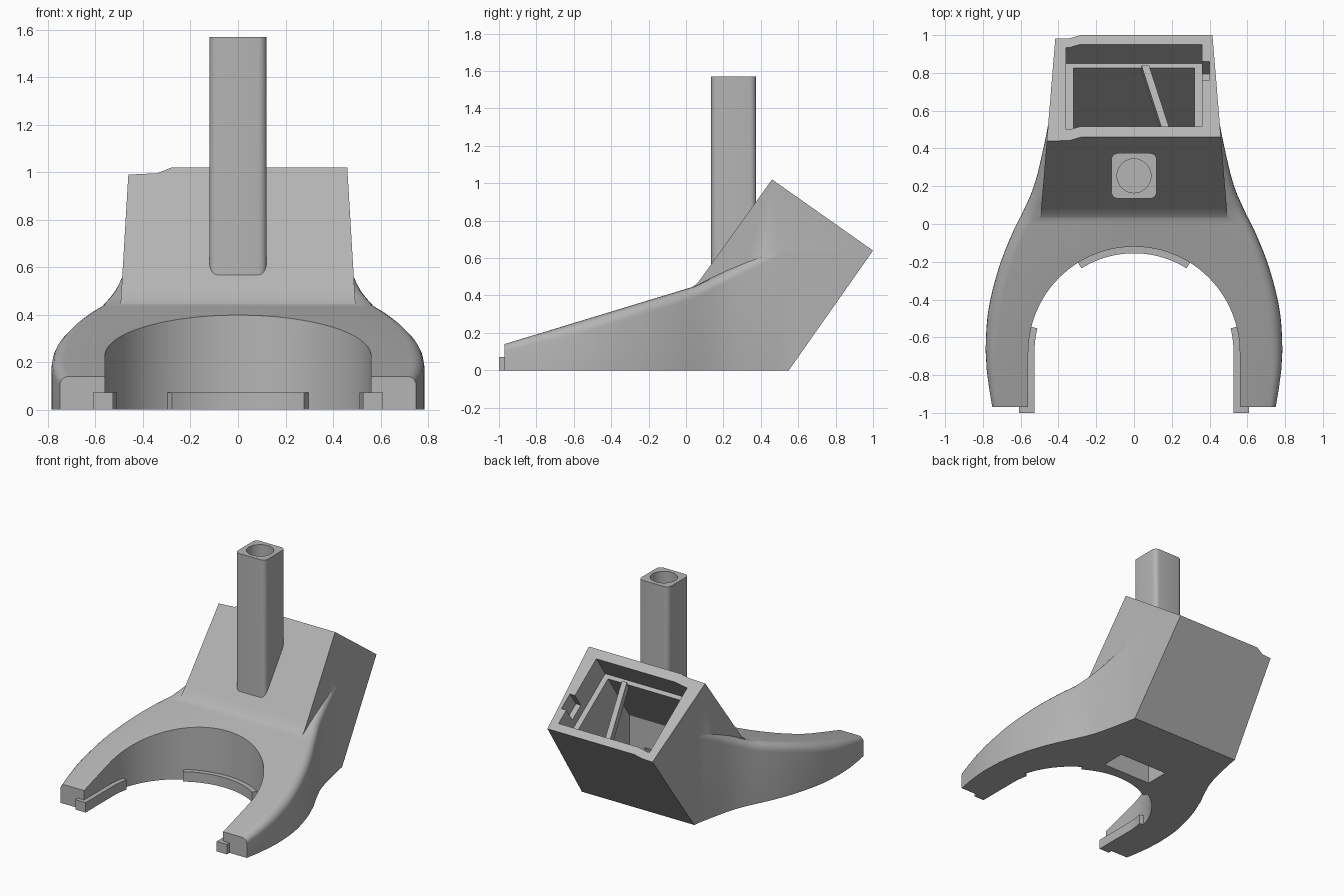
import bpy, bmesh, math
from mathutils import Vector

if "Cube" in bpy.data.objects:
    bpy.data.objects.remove(bpy.data.objects["Cube"])

grey = bpy.data.materials.new("plain grey")
grey.diffuse_color = (0.46, 0.46, 0.46, 1)
grey.use_nodes = True
grey.node_tree.nodes["Principled BSDF"].inputs["Base Color"].default_value = grey.diffuse_color


def finish(name, bm):
    bmesh.ops.remove_doubles(bm, verts=bm.verts, dist=1e-4)
    bmesh.ops.recalc_face_normals(bm, faces=bm.faces)
    me = bpy.data.meshes.new(name)
    bm.to_mesh(me)
    bm.free()
    me.materials.append(grey)
    ob = bpy.data.objects.new(name, me)
    bpy.context.collection.objects.link(ob)
    return ob


def prism(name, a, b):
    """Solid between two matching loops of points."""
    bm = bmesh.new()
    va = [bm.verts.new(p) for p in a]
    vb = [bm.verts.new(p) for p in b]
    n = len(va)
    bm.faces.new(va)
    bm.faces.new(vb[::-1])
    for i in range(n):
        j = (i + 1) % n
        bm.faces.new((va[i], vb[i], vb[j], va[j]))
    return finish(name, bm)


def side_prism(name, yz, width):
    """Side profile spread to x = +-width(y)."""
    return prism(name, [(-width(y), y, z) for y, z in yz],
                 [(width(y), y, z) for y, z in yz])


def block_point(x, u, t):
    """u runs down the tilted socket face, t runs into the block."""
    return Vector((x, 0.46 + 0.82 * u - 0.57 * t, 1.02 - 0.575 * u - 0.82 * t))


def block_box(name, x0, x1, u0, u1, t0, t1):
    q = ((u0, t0), (u1, t0), (u1, t1), (u0, t1))
    return prism(name, [block_point(x0, *p) for p in q],
                 [block_point(x1, *p) for p in q])


def boolean(target, tool, op):
    m = target.modifiers.new("b", 'BOOLEAN')
    m.object, m.operation, m.solver = tool, op, 'EXACT'
    bpy.context.view_layer.objects.active = target
    bpy.ops.object.modifier_apply(modifier=m.name)
    bpy.data.objects.remove(tool)


def smooth(ob, angle=30):
    bpy.ops.object.select_all(action='DESELECT')
    ob.select_set(True)
    bpy.context.view_layer.objects.active = ob
    bpy.ops.object.shade_smooth_by_angle(angle=math.radians(angle))


# Fork: cross-sections along y, with a round bore between the arms
OUTER = [(-0.97, 0.75), (-0.8, 0.777), (-0.65, 0.785), (-0.45, 0.77), (-0.23, 0.715),
         (-0.05, 0.645), (0.05, 0.595), (0.2, 0.53), (0.4, 0.48), (0.55, 0.45)]
BORE_Y, BORE_R = -0.68, 0.56


def outer_x(y):
    n = len(OUTER)
    i = max(k for k in range(n - 1) if OUTER[k][0] <= y + 1e-9)

    def slope(k):
        a, b = OUTER[max(k - 1, 0)], OUTER[min(k + 1, n - 1)]
        return (b[1] - a[1]) / (b[0] - a[0])
    (y0, x0), (y1, x1) = OUTER[i], OUTER[i + 1]
    d = y1 - y0
    s = (y - y0) / d
    return ((2*s**3 - 3*s**2 + 1) * x0 + (s**3 - 2*s**2 + s) * d * slope(i)
            + (3*s**2 - 2*s**3) * x1 + (s**3 - s**2) * d * slope(i + 1))


def top_z(y):
    return 0.14 + 0.304 * (y + 0.97) if y < 0.05 else 0.45 + 0.51 * (y - 0.05)


stations = [(-0.97, BORE_R), (-0.87, BORE_R), (-0.77, BORE_R)]
for k in range(25):
    a = math.radians(90 * k / 24)
    stations.append((BORE_Y + BORE_R * math.sin(a), BORE_R * math.cos(a) if k < 24 else 0))
stations += [(y, 0) for y in (-0.05, 0, 0.05, 0.1, 0.15, 0.2, 0.27, 0.34, 0.4, 0.47, 0.55)]

bm = bmesh.new()
for s in (1, -1):
    rings = []
    for y, xi in stations:
        xo, h = outer_x(y), top_z(y)
        r = 0.035 + 0.03 * min(1, (y + 0.97) / 0.4)
        sec = [(xi, 0), (xi, h)]
        for k in range(6):
            a = math.radians(90 - 18 * k)
            sec.append((xo - r + r * math.cos(a), h - r + r * math.sin(a)))
        sec.append((xo, 0))
        rings.append([bm.verts.new((s * x, y, z)) for x, z in sec])
    n = len(rings[0])
    for i in range(len(rings) - 1):
        for j in range(n):
            if j == 0 and stations[i][1] == 0:
                continue  # open on the centre line, where the halves join
            k = (j + 1) % n
            bm.faces.new((rings[i][j], rings[i][k], rings[i + 1][k], rings[i + 1][j]))
    bm.faces.new(rings[0])
    bm.faces.new(rings[-1])
body = finish("forked_body", bm)

# Tilted socket block
block = side_prism("block", [(0, 0), (0, 0.42), (0.035, 0.446), (0.06, 0.465), (0.09, 0.505),
                             (0.46, 1.02), (1.0, 0.64), (0.55, 0)],
                   lambda y: 0.46 - 0.083 * (y - 0.46))
boolean(body, block, 'UNION')

# Socket recess, inner cavity, cable passage and rim notches
p, q = block_point(0, 0.1, 0.1), block_point(0, 0.57, 0.1)
cutters = [
    block_box("recess", -0.36, 0.36, 0.07, 0.6, -0.1, 0.18),
    side_prism("cavity", [(p.y, p.z), (q.y, q.z), (0.488, 0.06), (0.19, 0.06), (0.19, 0.454)],
               lambda y: 0.32),
    side_prism("passage", [(-0.08, -0.1), (0.1, -0.1), (0.1, 0.07), (0.3, 0.07),
                           (0.3, 0.25), (-0.08, 0.25)], lambda y: 0.2),
    block_box("side_notch", 0.3, 0.4, 0.37, 0.49, -0.1, 0.12),
]
strip = [(-0.6, -0.1), (-0.27, -0.1), (-0.28, 0), (-0.34, 0.03), (-0.6, 0.045)]
cutters.append(prism("rim_step", [block_point(x, -0.2, t) for x, t in strip],
                     [block_point(x, 0.9, t) for x, t in strip]))
for c in cutters:
    boolean(body, c, 'DIFFERENCE')
smooth(body)

# Slanted rib across the socket
rib = [(0.04, 0.58), (0.08, 0.58), (0.21, 0.09), (0.17, 0.09)]
prism("socket_rib", [block_point(x, u, 0.17) for x, u in rib],
      [block_point(x, u, 0.22) for x, u in rib])

# Square post with rounded corners, foot sunk in the slope, round hole on top
loop = []
for k in range(4):
    for j in range(6):
        a = math.radians(90 * k + 18 * j)
        cx, cy = [(1, 1), (-1, 1), (-1, -1), (1, -1)][k]
        loop.append((cx * 0.085 + 0.035 * math.cos(a), 0.255 + cy * 0.085 + 0.035 * math.sin(a)))
post = prism("post", [(x, y, 0.42 + 1.39 * (y - 0.05)) for x, y in loop],
             [(x, y, 1.57) for x, y in loop])
ring = [(0.09 * math.cos(i * math.pi / 20), 0.255 + 0.09 * math.sin(i * math.pi / 20))
        for i in range(40)]
hole = prism("hole", [(x, y, 1.0) for x, y in ring], [(x, y, 1.7) for x, y in ring])
boolean(post, hole, 'DIFFERENCE')
smooth(post)


# Curved lip and side rails at the foot of the bore
def bore_strip(name, path, r0, r1, height):
    pts = [path(r0, k / 20) for k in range(21)] + [path(r1, k / 20) for k in range(20, -1, -1)]
    smooth(prism(name, [(x, y, 0) for x, y in pts], [(x, y, height) for x, y in pts]))


def arc(a0, a1, s=1):
    def path(r, f):
        a = math.radians(a0 + (a1 - a0) * f)
        return s * r * math.cos(a), BORE_Y + r * math.sin(a)
    return path


bore_strip("bore_lip", arc(58, 122), 0.525, 0.57, 0.072)
for s, side in ((1, "right"), (-1, "left")):
    bore_strip(side + "_rail_curve", arc(0, 14, s), 0.527, 0.57, 0.072)
    foot = [(0.527, BORE_Y), (0.527, -1), (0.61, -1), (0.61, -0.96), (0.57, -0.96), (0.57, BORE_Y)]
    prism(side + "_rail", [(s * x, y, 0) for x, y in foot], [(s * x, y, 0.072) for x, y in foot])
